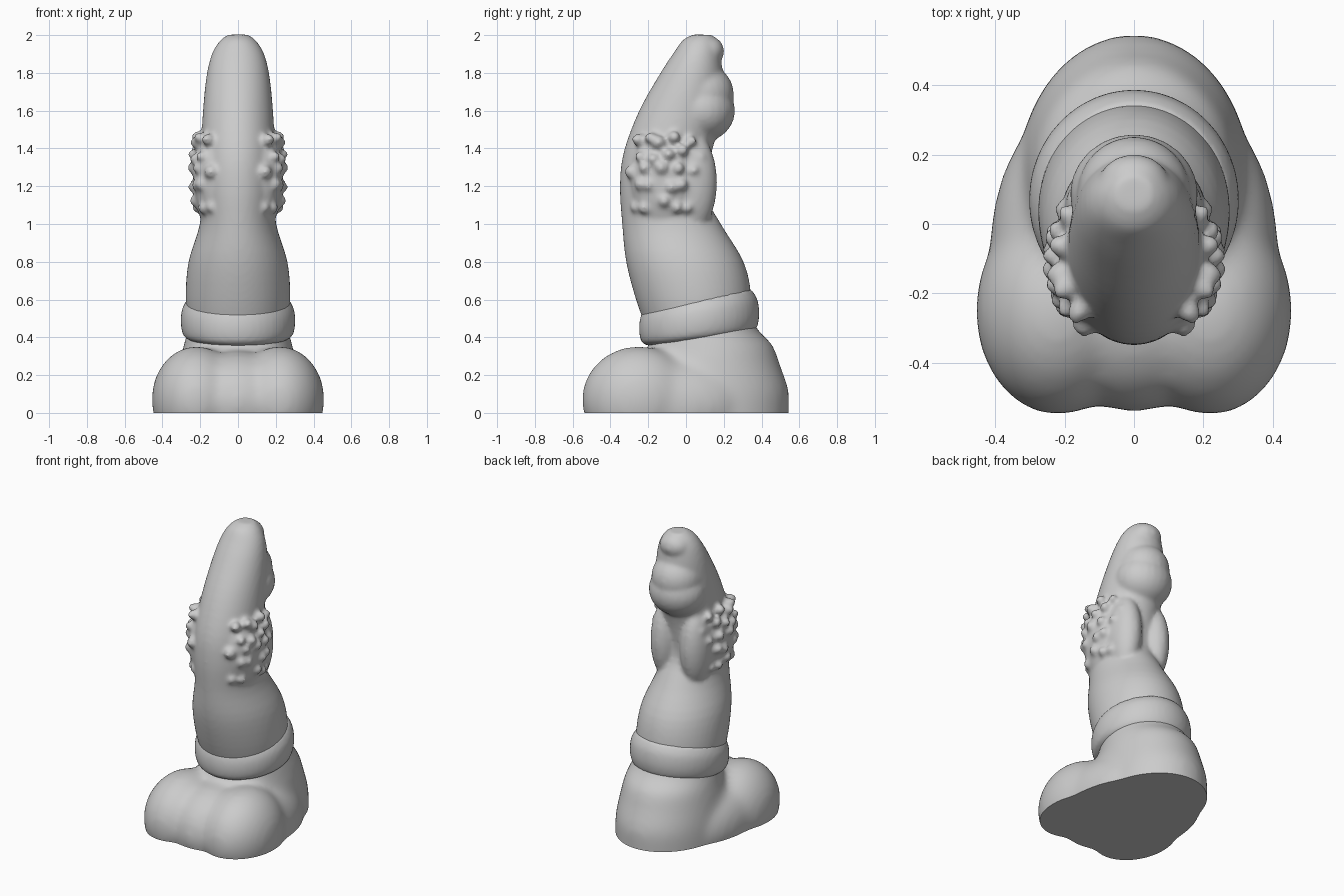
import bpy, bmesh, math, random
from mathutils import Matrix, Vector

if "Cube" in bpy.data.objects:
    bpy.data.objects.remove(bpy.data.objects["Cube"])

random.seed(4)
SEG = 48


def spline(rows, steps=4):
    # Catmull-Rom interpolation between section rows
    out = []
    for i in range(len(rows) - 1):
        p = [rows[max(0, min(len(rows) - 1, i + k))] for k in (-1, 0, 1, 2)]
        for s in range(steps):
            t = s / steps
            out.append([0.5 * (2 * b + (c - a) * t + (2 * a - 5 * b + 4 * c - d) * t * t
                               + (3 * b - a - 3 * c + d) * t ** 3) for a, b, c, d in zip(*p)])
    return out + [list(rows[-1])]


def loft(bm, rows):
    # each row: front y, front z, back y, back z, half width
    rings = []
    for yf, zf, yb, zb, hx in spline(rows):
        ring = []
        for i in range(SEG):
            a = 2 * math.pi * i / SEG
            k = (1 + math.sin(a)) / 2
            ring.append(bm.verts.new((hx * math.cos(a), yf + (yb - yf) * k, zf + (zb - zf) * k)))
        rings.append(ring)
    for r, q in zip(rings, rings[1:]):
        for i in range(SEG):
            j = (i + 1) % SEG
            bm.faces.new((r[i], r[j], q[j], q[i]))
    bm.faces.new(rings[0][::-1])
    bm.faces.new(rings[-1])


def blob(bm, c, r, rot=Matrix()):
    m = Matrix.Translation(c) @ rot @ Matrix.Diagonal((*r, 1))
    bmesh.ops.create_uvsphere(bm, u_segments=24, v_segments=16, radius=1, matrix=m)


def pair(bm, c, r):
    for s in (-1, 1):
        blob(bm, (s * c[0], c[1], c[2]), r)


def finish(bm, name, voxel, smooth, cut=False):
    me = bpy.data.meshes.new(name)
    bm.to_mesh(me)
    bm.free()
    ob = bpy.data.objects.new(name, me)
    bpy.context.collection.objects.link(ob)
    bpy.ops.object.select_all(action='DESELECT')
    ob.select_set(True)
    bpy.context.view_layer.objects.active = ob
    m = ob.modifiers.new("merge", 'REMESH')
    m.mode = 'VOXEL'
    m.voxel_size = voxel
    bpy.ops.object.modifier_apply(modifier=m.name)
    m = ob.modifiers.new("soften", 'SMOOTH')
    m.factor = 0.5
    m.iterations = smooth
    bpy.ops.object.modifier_apply(modifier=m.name)
    if cut:
        b = bmesh.new()
        b.from_mesh(ob.data)
        bmesh.ops.bisect_plane(b, geom=b.verts[:] + b.edges[:] + b.faces[:],
                               plane_co=(0, 0, 0), plane_no=(0, 0, 1), clear_inner=True)
        bmesh.ops.holes_fill(b, edges=[e for e in b.edges if e.is_boundary], sides=0)
        b.to_mesh(ob.data)
        b.free()
    bpy.ops.object.shade_smooth_by_angle(angle=math.radians(50))
    return ob


# base: flared column with two rounded front lobes, cut flat below
bm = bmesh.new()
loft(bm, [(-.3, -.2, .54, -.2, .335), (-.3, 0, .545, 0, .338), (-.28, .12, .545, .12, .33),
          (-.24, .27, .5, .25, .31), (-.2, .35, .46, .36, .29),
          (-.18, .4, .38, .44, .272), (-.15, .48, .33, .55, .25)])
pair(bm, (.22, -.25, .07), (.24, .305, .285))
pair(bm, (.21, -.1, .04), (.21, .42, .25))
blob(bm, (0, -.25, .06), (.28, .295, .27))
finish(bm, "base", .02, 28, True)

# collar: tilted rounded band
bm = bmesh.new()
loft(bm, [(-.2, .355, .35, .425, .26), (-.235, .375, .375, .45, .29), (-.248, .43, .388, .52, .303),
          (-.245, .49, .378, .6, .297), (-.23, .54, .345, .655, .27)])
finish(bm, "collar", .014, 4)

# shaft: curved loft with head bulge, tip ridge and bumpy side panels
bm = bmesh.new()
loft(bm, [(-.2, .42, .33, .48, .26), (-.265, .6, .345, .62, .277), (-.317, .8, .305, .8, .262),
          (-.338, 1.0, .185, 1.0, .202), (-.35, 1.2, .11, 1.15, .195), (-.33, 1.38, .13, 1.35, .195),
          (-.248, 1.6, .18, 1.55, .187), (-.135, 1.8, .195, 1.75, .168),
          (-.063, 1.91, .185, 1.88, .14), (-.015, 1.975, .17, 1.955, .1),
          (.04, 2.004, .14, 2.0, .055)])
blob(bm, (0, .085, 1.6), (.186, .175, .165))
blob(bm, (0, .085, 1.69), (.165, .168, .16))
blob(bm, (0, .122, 1.915), (.1, .08, .08))
pair(bm, (.12, -.11, 1.24), (.118, .185, .28))
pair(bm, (.11, .03, 1.22), (.1, .135, .27))

# bumps: staggered soft rows over each panel
for row in range(5):
    for col in range(5):
        z = 1.1 + row * .088 + random.uniform(-.025, .025)
        a = math.radians(-64 + col * 27 + (row % 2) * 13 + random.uniform(-9, 9))
        k = math.sqrt(max(.3, 1 - ((z - 1.28) / .36) ** 2))
        size = random.uniform(.03, .04)
        for s in (-1, 1):
            n = Vector((s * math.cos(a), math.sin(a), .15)).normalized()
            c = (s * (.1 + .122 * k * math.cos(a)), -.1 + .19 * k * math.sin(a), z)
            blob(bm, c, (size, size, .047), n.to_track_quat('Z', 'Y').to_matrix().to_4x4())
finish(bm, "shaft", .0125, 9)
